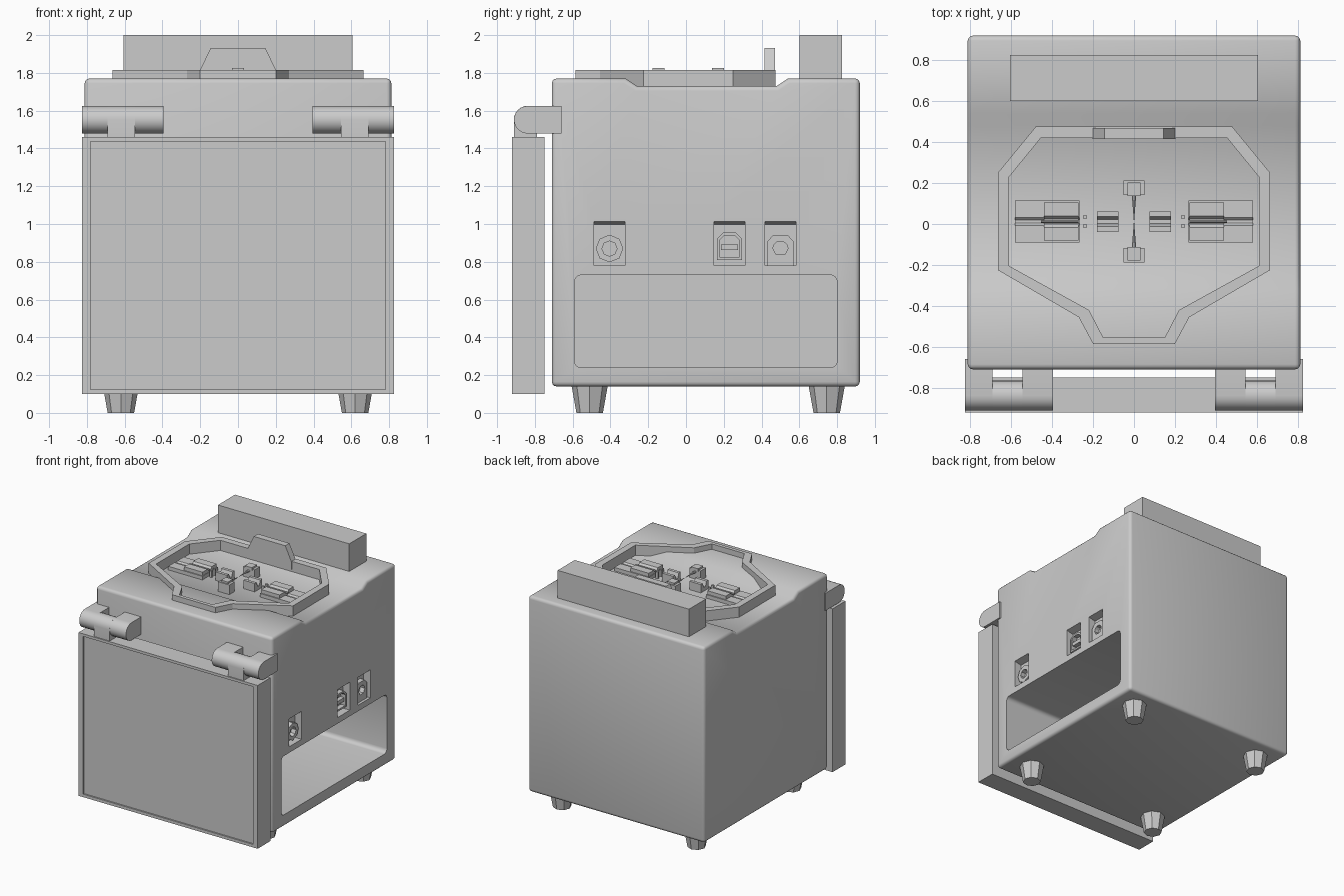
import bpy, bmesh
from math import cos, sin, pi, radians
from mathutils import Vector

if "Cube" in bpy.data.objects:
    bpy.data.objects.remove(bpy.data.objects["Cube"])

# maps a 2D profile point plus a depth to 3D for each extrusion axis
MAP = {'x': lambda u, v, d: (d, u, v),
       'y': lambda u, v, d: (u, d, v),
       'z': lambda u, v, d: (u, v, d)}


def finish(name, bm, smooth=False):
    bmesh.ops.recalc_face_normals(bm, faces=bm.faces)
    me = bpy.data.meshes.new(name)
    bm.to_mesh(me)
    bm.free()
    ob = bpy.data.objects.new(name, me)
    bpy.context.collection.objects.link(ob)
    if smooth:
        shade(ob)
    return ob


def select(ob):
    bpy.ops.object.select_all(action='DESELECT')
    ob.select_set(True)
    bpy.context.view_layer.objects.active = ob


def shade(ob):
    select(ob)
    bpy.ops.object.shade_smooth_by_angle(angle=radians(35))


def extrude(bm, lo, hi, axis):
    res = bmesh.ops.extrude_face_region(bm, geom=bm.faces[:])
    verts = [g for g in res['geom'] if isinstance(g, bmesh.types.BMVert)]
    bmesh.ops.translate(bm, verts=verts, vec=Vector(MAP[axis](0, 0, hi - lo)))


def prism(name, pts, lo, hi, axis='x', smooth=False):
    bm = bmesh.new()
    bm.faces.new([bm.verts.new(MAP[axis](u, v, lo)) for u, v in pts])
    extrude(bm, lo, hi, axis)
    return finish(name, bm, smooth)


def ring(name, outer, inner, lo, hi, axis='x'):
    bm = bmesh.new()
    a = [bm.verts.new(MAP[axis](u, v, lo)) for u, v in outer]
    b = [bm.verts.new(MAP[axis](u, v, lo)) for u, v in inner]
    n = len(a)
    for i in range(n):
        j = (i + 1) % n
        bm.faces.new((a[i], a[j], b[j], b[i]))
    extrude(bm, lo, hi, axis)
    return finish(name, bm)


def rect(u0, u1, v0, v1):
    return [(u0, v0), (u1, v0), (u1, v1), (u0, v1)]


def box(name, x, y, z):
    return prism(name, rect(*x, *y), *z, 'z')


def arc(cu, cv, r, a0, a1, n):
    return [(cu + r * cos(radians(a0 + (a1 - a0) * i / n)),
             cv + r * sin(radians(a0 + (a1 - a0) * i / n))) for i in range(n + 1)]


def mirrored(half):
    return half + [(-u, v) for u, v in reversed(half)]


def cone(name, loc, r1, r2, depth, n, rot=(0, 0, 0)):
    bpy.ops.mesh.primitive_cone_add(vertices=n, radius1=r1, radius2=r2,
                                    depth=depth, location=loc, rotation=rot)
    bpy.context.object.name = name


def cut(ob, cutter):
    m = ob.modifiers.new("cut", 'BOOLEAN')
    m.operation, m.object, m.solver = 'DIFFERENCE', cutter, 'EXACT'
    select(ob)
    bpy.ops.object.modifier_apply(modifier=m.name)
    bpy.data.objects.remove(cutter)


# Main housing with a shallow channel across the top
body = prism("housing", [(-.71, .14), (.92, .14), (.92, 1.77), (.54, 1.77), (.48, 1.73),
                         (-.26, 1.73), (-.32, 1.77), (-.71, 1.77)], -.812, .812)
bev = body.modifiers.new("round", 'BEVEL')
bev.width, bev.segments, bev.limit_method, bev.angle_limit = .025, 3, 'ANGLE', radians(50)
select(body)
bpy.ops.object.modifier_apply(modifier="round")

# Battery bay and connector pockets in the right side
bay = (arc(.765, .695, .035, 0, 90, 4) + arc(-.555, .695, .035, 90, 180, 4)
       + arc(-.555, .275, .035, 180, 270, 4) + arc(.765, .275, .035, 270, 360, 4))
cut(body, prism("bay_cutter", bay, -.7, .9))
PORTS = (-.405, .23, .5)
for y in PORTS:
    cut(body, prism("pocket_cutter", [(.75, .78), (.85, .78), (.85, 1.022), (.75, .997)],
                    y - .083, y + .083, 'y'))
shade(body)

# Connectors inside the pockets
y = PORTS[0]
octo = arc(y, .87, .073, 0, 360, 8)[:-1]
ring("round_socket", octo, arc(y, .87, .04, 0, 360, 8)[:-1], .745, .79)
y = PORTS[1]


def chamfered(s):
    return [(y + u * s, .882 + v * s) for u, v in
            ((-.067, -.072), (.067, -.072), (.067, .04), (.035, .072), (-.035, .072), (-.067, .04))]


ring("square_socket", chamfered(1), chamfered(.8), .745, .79)
box("square_socket_tongue", (.745, .785), (y - .045, y + .045), (.862, .892))
y = PORTS[2]
outline = [(.072, 0), (.072, .035), (.038, .072), (-.038, .072),
           (-.072, .035), (-.072, 0), (-.072, -.09), (.072, -.09)]
hole = [(y + .04 * cos(radians(a)), .87 + .04 * sin(radians(a)))
        for a in (0, 30, 65, 115, 150, 180, 235, 305)]
ring("power_socket", [(y + u, .87 + v) for u, v in outline], hole, .745, .79)

# Front screen panel with a raised rim
box("screen_panel", (-.825, .825), (-.908, -.75), (.1, 1.46))
ring("screen_rim", rect(-.825, .825, .1, 1.46), rect(-.782, .782, .125, 1.438), -.92, -.906, 'y')

# Hinges: two arms joined by a drum, with a knuckle down to the screen
arm = [(-.66, 1.48)] + arc(-.838, 1.552, .073, 270, 90, 12) + [(-.66, 1.625)]
drum = arc(-.838, 1.552, .073, 0, 360, 24)[:-1]
knuckle = arc(-.838, 1.552, .0735, 180, 0, 12) + [(-.79, 1.5), (-.79, 1.45), (-.911, 1.45)]
for s in (-1, 1):
    for a, b in ((.395, .545), (.69, .825)):
        prism("hinge_arm", arm, s * a, s * b, smooth=True)
    prism("hinge_drum", drum, s * .545, s * .69, smooth=True)
    prism("hinge_knuckle", knuckle, s * .545, s * .69, smooth=True)

# Tapered feet
for x in (-.62, .62):
    for y in (-.51, .745):
        cone("foot", (x, y, .075), .07, .097, .15, 8)

# Rear cover block
box("rear_block", (-.605, .605), (.6, .825), (1.76, 2.0))

# Wind guard rim and its lifting tab
ring("guard_rim",
     mirrored([(.48, .475), (.665, .25), (.665, -.225), (.27, -.455), (.2, -.585)]),
     mirrored([(.455, .42), (.61, .23), (.61, -.205), (.22, -.42), (.15, -.555)]),
     1.728, 1.815, 'z')
prism("guard_tab", mirrored([(.203, 1.75), (.203, 1.81), (.145, 1.932)]), .415, .47, 'y')

# Fibre clamps and grooves, mirrored left and right
C = .012
for s in (-1, 1):
    def side(name, x0, x1, w, z, groove, depth):
        prism(name, [(C - w, 1.725), (C + w, 1.725), (C + w, z), (C + groove, z),
                     (C + groove * .4, z - depth), (C - groove * .4, z - depth),
                     (C - groove, z), (C - w, z)], s * x0, s * x1)
    side("holder_plate", .265, .58, .102, 1.76, .02, .012)
    side("holder_clamp", .27, .44, .093, 1.79, .028, .02)
    side("groove_block", .075, .18, .05, 1.8, .025, .04)
    for t in (-1, 1):
        box("guide_pin", (s * .24 - .01, s * .24 + .01),
            (C + t * .022 - .008, C + t * .022 + .008), (1.725, 1.785))
    prism("fibre", arc(C, 1.775, .006, 0, 360, 6)[:-1], s * .27, s * .455)

# Electrodes front and back
for t in (-1, 1):
    def ys(a, b):
        return tuple(sorted((C + t * a, C + t * b)))
    box("electrode_block", (-.052, .052), ys(.13, .2), (1.725, 1.81))
    box("electrode_cap", (-.032, .032), ys(.125, .19), (1.8, 1.825))
    cone("electrode_needle", (0, C + t * .07, 1.79), .011, .001, .13, 8, (t * pi / 2, 0, 0))
